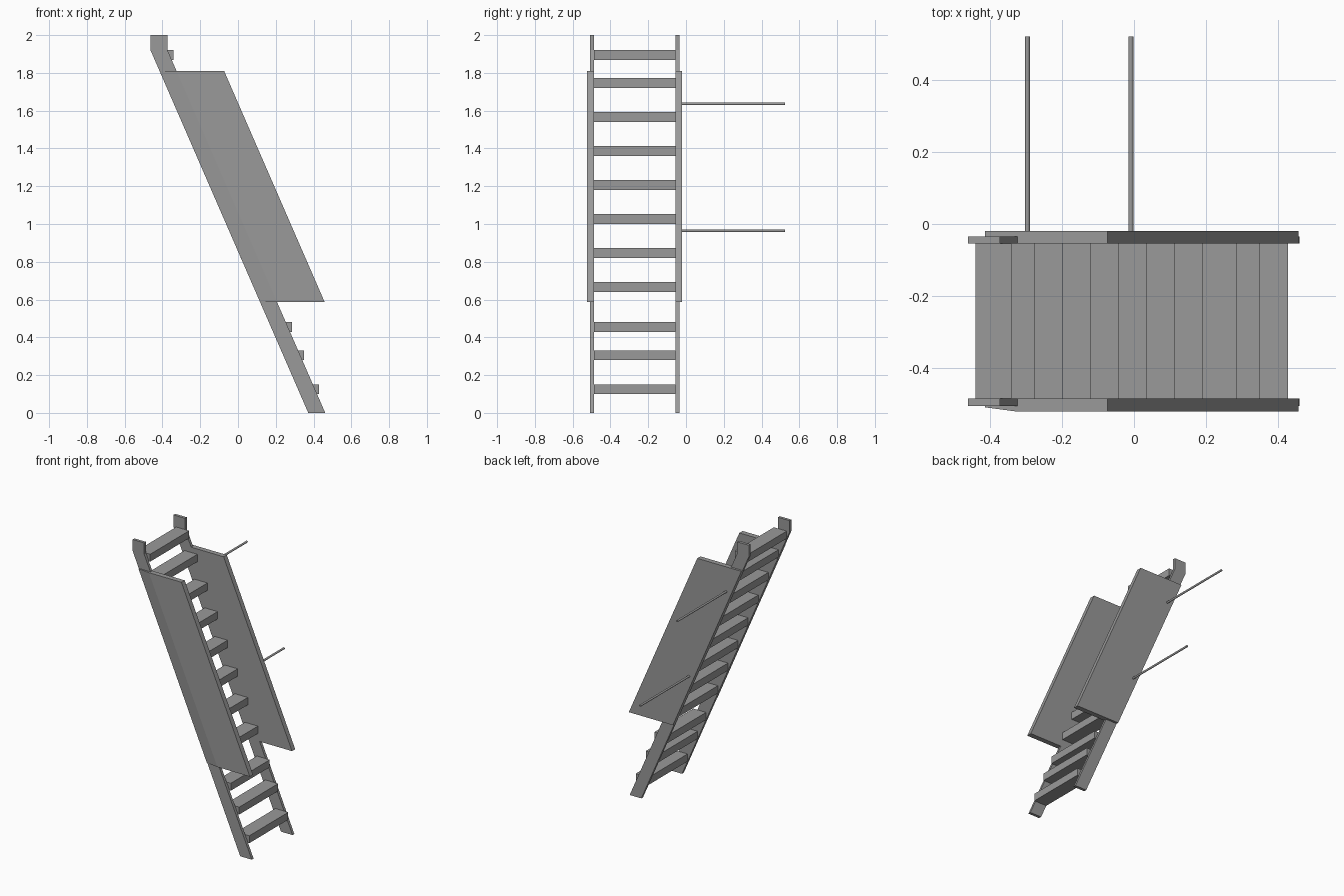
import bpy, bmesh, math
from mathutils import Vector

cube = bpy.data.objects.get("Cube")
if cube:
    bpy.data.objects.remove(cube, do_unlink=True)

grey = bpy.data.materials.new("plain_grey")
grey.use_nodes = True
colour = (0.32, 0.32, 0.32, 1)
grey.diffuse_color = colour
grey.node_tree.nodes["Principled BSDF"].inputs["Base Color"].default_value = colour

LEAN = -0.435          # change in x for each unit of height
REAR, WIDTH = 0.372, 0.09
INNER_BACK, INNER_FRONT = -0.055, -0.487


def rear_x(z):
    return REAR + LEAN * z


def finish(bm, name):
    bmesh.ops.recalc_face_normals(bm, faces=bm.faces)
    mesh = bpy.data.meshes.new(name)
    bm.to_mesh(mesh)
    bm.free()
    mesh.materials.append(grey)
    obj = bpy.data.objects.new(name, mesh)
    bpy.context.collection.objects.link(obj)
    return obj


def extrude(name, outline, axis, start, shift):
    """Extrude an outline lying in the plane across the given axis."""
    bm = bmesh.new()
    verts = []
    for a, b in outline:
        verts.append(bm.verts.new((a, start, b) if axis == "y" else (a, b, start)))
    face = bm.faces.new(verts)
    new = bmesh.ops.extrude_face_region(bm, geom=[face])["geom"]
    bmesh.ops.translate(bm, vec=Vector(shift),
                        verts=[v for v in new if isinstance(v, bmesh.types.BMVert)])
    return finish(bm, name)


# Slanted side rails with upright tops
KINK = 1.92
rail = [(rear_x(0), 0), (rear_x(0) + WIDTH, 0),
        (rear_x(KINK) + WIDTH, KINK), (rear_x(KINK) + WIDTH, 2),
        (rear_x(KINK), 2), (rear_x(KINK), KINK)]
extrude("back_rail", rail, "y", INNER_BACK, (0, 0.02, 0))
extrude("front_rail", rail, "y", INNER_FRONT, (0, -0.02, 0))

# Side panels: plan sections swept up along the lean
LOW, HIGH, DEPTH = 0.588, 1.81, 0.342
sweep = (LEAN * (HIGH - LOW), 0, HIGH - LOW)
x0 = rear_x(LOW)
x1 = x0 + DEPTH
extrude("back_panel", [(x0, INNER_BACK), (x1, INNER_BACK), (x1, -0.02), (x0, -0.02)],
        "z", LOW, sweep)
extrude("front_panel", [(x0, INNER_FRONT), (x1, INNER_FRONT), (x1, -0.523),
                        (x0 + WIDTH, -0.523), (x0, -0.511)], "z", LOW, sweep)

# Treads
heights = [0.125, 0.305, 0.455] + [0.667 + 0.18 * i for i in range(7)] + [1.895]
for i, z in enumerate(heights):
    nose = rear_x(z) + WIDTH + 0.021
    low, high = z - 0.026, z + 0.026
    extrude("tread_%d" % (i + 1),
            [(nose - 0.1, low), (nose, low), (nose, high), (nose - 0.1, high)],
            "y", INNER_FRONT, (0, INNER_BACK - INNER_FRONT, 0))

# Thin rods reaching out from the back panel
for name, x, z in (("lower_rod", -0.009, 0.965), ("upper_rod", -0.297, 1.636)):
    ring = [(x + 0.007 * math.cos(k * math.tau / 12), z + 0.007 * math.sin(k * math.tau / 12))
            for k in range(12)]
    extrude(name, ring, "y", -0.025, (0, 0.548, 0))
